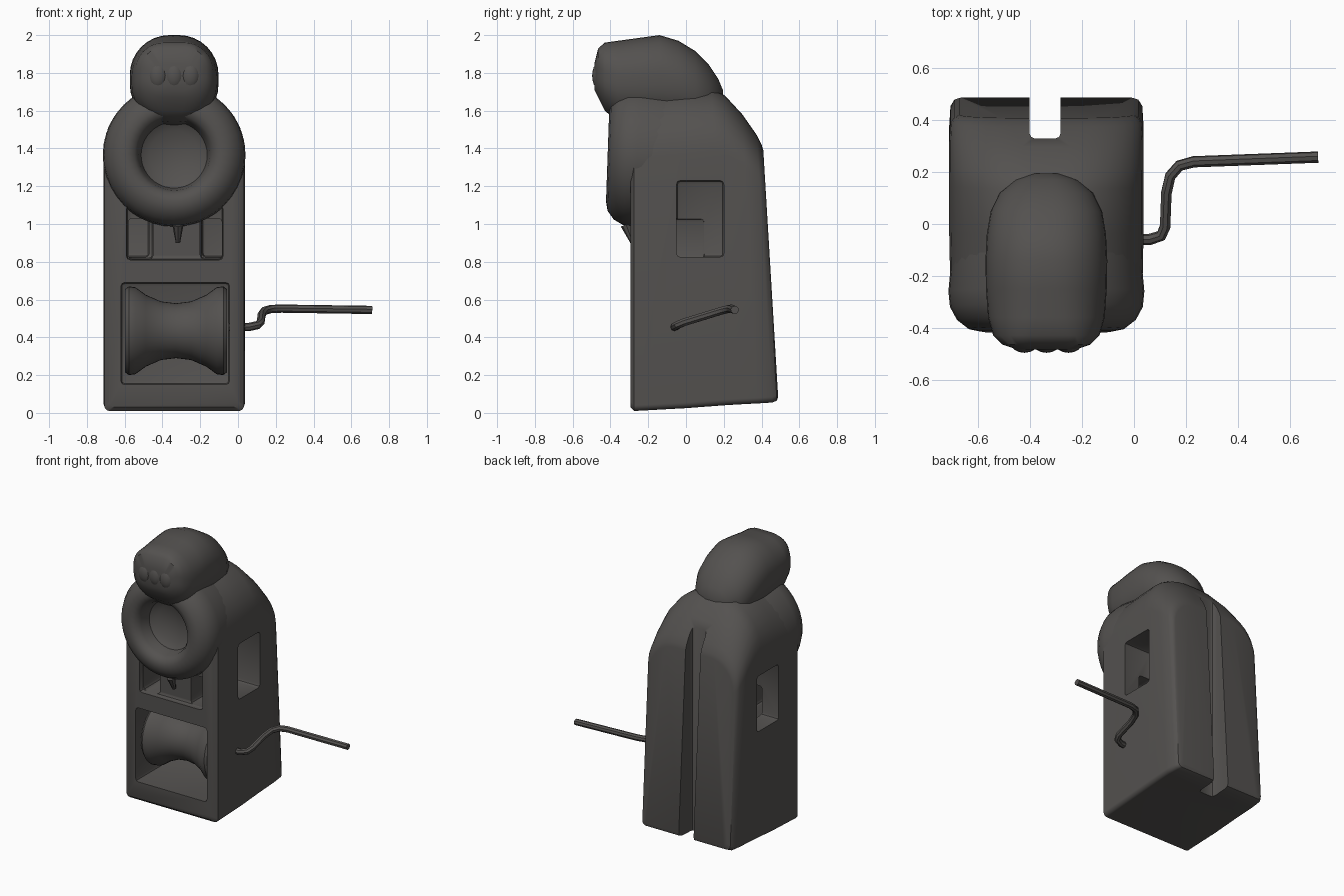
import bpy, bmesh, math
from mathutils import Matrix

cube = bpy.data.objects.get("Cube")
if cube:
    bpy.data.objects.remove(cube, do_unlink=True)

CX = -0.338  # the housing stands off centre to balance the crank
COLOR = (0.088, 0.083, 0.079, 1)

mat = bpy.data.materials.new("dark_grey")
mat.use_nodes = True
mat.diffuse_color = COLOR
bsdf = mat.node_tree.nodes["Principled BSDF"]
bsdf.inputs["Base Color"].default_value = COLOR
bsdf.inputs["Roughness"].default_value = 0.7


def finish(name, bm, angle=40):
    bmesh.ops.recalc_face_normals(bm, faces=bm.faces)
    mesh = bpy.data.meshes.new(name)
    bm.to_mesh(mesh)
    bm.free()
    obj = bpy.data.objects.new(name, mesh)
    bpy.context.collection.objects.link(obj)
    mesh.materials.append(mat)
    smooth(obj, angle)
    return obj


def smooth(obj, angle=40):
    bpy.ops.object.select_all(action='DESELECT')
    obj.select_set(True)
    bpy.context.view_layer.objects.active = obj
    bpy.ops.object.shade_smooth_by_angle(angle=math.radians(angle))


def rounded_section(hw, zb, zt, r_low, r_top, steps=8):
    """Outline in x and z with separate lower and upper corner radii."""
    pts = []
    corners = [(1, zb, r_low, -90), (1, zt, r_top, 0), (-1, zt, r_top, 90), (-1, zb, r_low, 180)]
    for side, z, r, start in corners:
        cz = z + r if z == zb else z - r
        for i in range(steps + 1):
            a = math.radians(start + 90 * i / steps)
            pts.append((side * (hw - r) + r * math.cos(a), cz + r * math.sin(a)))
    return pts


def loft(name, sections, lean=0.0):
    """Skin rounded sections placed along y, leaning the rear forward."""
    bm = bmesh.new()
    rings = []
    for y, hw, zb, zt, rl, rt in sections:
        ring = []
        for x, z in rounded_section(hw, zb, zt, rl, rt):
            shift = lean * z * (y + 0.29) / 0.78
            ring.append(bm.verts.new((CX + x, y - shift, z)))
        rings.append(ring)
    n = len(rings[0])
    for a, b in zip(rings, rings[1:]):
        for i in range(n):
            bm.faces.new((a[i], a[(i + 1) % n], b[(i + 1) % n], b[i]))
    bm.faces.new(rings[0])
    bm.faces.new(rings[-1])
    return finish(name, bm)


def lathe(name, profile, matrix, steps=40):
    """Spin (radius, height) points about z, then place the result."""
    bm = bmesh.new()
    verts = [bm.verts.new((r, 0, h)) for r, h in profile]
    edges = [bm.edges.new(pair) for pair in zip(verts, verts[1:])]
    bmesh.ops.spin(bm, geom=verts + edges, axis=(0, 0, 1), cent=(0, 0, 0),
                   angle=math.tau, steps=steps)
    bmesh.ops.remove_doubles(bm, verts=bm.verts, dist=0.0005)
    bm.transform(matrix)
    return finish(name, bm)


def cut_box(target, x, y, z, bevel=0.02):
    bm = bmesh.new()
    bmesh.ops.create_cube(bm, size=1)
    for v in bm.verts:
        for axis, span in enumerate((x, y, z)):
            v.co[axis] = span[1] if v.co[axis] > 0 else span[0]
    bmesh.ops.bevel(bm, geom=bm.edges[:], offset=bevel, segments=2, affect='EDGES', profile=0.5)
    cut(target, finish("cutter", bm))


def cut(target, cutter):
    mod = target.modifiers.new("cut", 'BOOLEAN')
    mod.operation = 'DIFFERENCE'
    mod.solver = 'EXACT'
    mod.object = cutter
    bpy.ops.object.select_all(action='DESELECT')
    target.select_set(True)
    bpy.context.view_layer.objects.active = target
    bpy.ops.object.modifier_apply(modifier=mod.name)
    bpy.data.objects.remove(cutter, do_unlink=True)


# Housing: arched at the front, squarer at the back
housing = loft("housing", [
    (-0.295, 0.345, 0.03, 1.66, 0.03, 0.34),
    (-0.275, 0.37, 0.01, 1.70, 0.03, 0.36),
    (0.00, 0.375, 0.025, 1.72, 0.03, 0.36),
    (0.20, 0.375, 0.04, 1.72, 0.03, 0.34),
    (0.28, 0.375, 0.045, 1.68, 0.03, 0.31),
    (0.38, 0.375, 0.05, 1.58, 0.03, 0.28),
    (0.46, 0.37, 0.055, 1.47, 0.03, 0.24),
    (0.485, 0.355, 0.065, 1.42, 0.03, 0.22),
    (0.493, 0.335, 0.085, 1.39, 0.03, 0.20),
], lean=0.06)

# Spool bay, shallow panel under the ring, rear groove
cut_box(housing, (-0.62, -0.045), (-0.6, 0.2), (0.15, 0.69))
cut_box(housing, (-0.59, -0.08), (-0.6, -0.255), (0.81, 1.1))
cut_box(housing, (CX - 0.065, CX + 0.055), (0.33, 0.8), (-0.3, 1.9))

# Front slots joining the side windows around a central post
cut_box(housing, (-0.58, -0.45), (-0.6, 0.1), (0.815, 1.03))
cut_box(housing, (-0.20, -0.085), (-0.6, 0.1), (0.815, 1.03))
cut_box(housing, (-0.9, -0.47), (-0.05, 0.2), (0.825, 1.23))
cut_box(housing, (-0.19, 0.3), (-0.05, 0.2), (0.825, 1.23))

# Hollow behind the ring
ring_place = (Matrix.Translation((CX, 0, 1.355)) @ Matrix.Rotation(math.radians(88), 4, 'X'))
cut(housing, lathe("cutter", [(0, 0.15), (0.23, 0.15), (0.23, 0.6), (0, 0.6)], ring_place))
smooth(housing, 35)

# Thick round ring with a dished centre
lathe("front_ring", [(0.365, 0.12), (0.378, 0.26), (0.372, 0.32), (0.345, 0.37),
                     (0.30, 0.405), (0.25, 0.415), (0.21, 0.40), (0.19, 0.365),
                     (0.175, 0.29), (0.13, 0.26), (0, 0.25)], ring_place)

# Head with a blunt front and a rounded back
loft("head", [
    (-0.485, 0.11, 1.71, 1.85, 0.06, 0.06),
    (-0.465, 0.17, 1.67, 1.93, 0.11, 0.10),
    (-0.43, 0.205, 1.60, 1.96, 0.16, 0.15),
    (-0.36, 0.225, 1.54, 1.97, 0.20, 0.19),
    (-0.25, 0.233, 1.52, 1.985, 0.22, 0.20),
    (-0.14, 0.235, 1.52, 2.0, 0.22, 0.21),
    (-0.04, 0.23, 1.52, 1.97, 0.21, 0.21),
    (0.05, 0.215, 1.52, 1.915, 0.18, 0.19),
    (0.12, 0.18, 1.52, 1.845, 0.15, 0.16),
    (0.17, 0.12, 1.54, 1.77, 0.10, 0.10),
    (0.195, 0.05, 1.58, 1.71, 0.045, 0.045),
])

# Small muzzle bumps
for i in (-1, 0, 1):
    bm = bmesh.new()
    bmesh.ops.create_uvsphere(bm, u_segments=16, v_segments=10, radius=1)
    bm.transform(Matrix.Translation((CX + 0.085 * i, -0.455, 1.785))
                 @ Matrix.Diagonal((0.055, 0.042, 0.075, 1)))
    finish("muzzle_bump", bm)

# Little latch under the ring
bm = bmesh.new()
bmesh.ops.create_cone(bm, cap_ends=True, segments=8, radius1=0.012, radius2=0.03, depth=0.1)
bm.transform(Matrix.Translation((CX + 0.02, -0.30, 0.95))
             @ Matrix.Rotation(math.radians(20), 4, 'X'))
finish("latch", bm)

# Waisted spool lying across the bay
lathe("spool", [(0, -0.27), (0.22, -0.27), (0.235, -0.25), (0.23, -0.215), (0.19, -0.16),
                (0.155, -0.08), (0.145, 0), (0.155, 0.08), (0.19, 0.16), (0.23, 0.215),
                (0.235, 0.25), (0.22, 0.27), (0, 0.27)],
      Matrix.Translation((CX + 0.01, -0.045, 0.435)) @ Matrix.Rotation(math.radians(90), 4, 'Y'))

# Bent crank handle
curve = bpy.data.curves.new("crank", 'CURVE')
curve.dimensions = '3D'
curve.bevel_depth = 0.022
curve.bevel_resolution = 2
curve.use_fill_caps = True
path = [(-0.05, -0.06, 0.455), (0.06, -0.06, 0.455), (0.105, -0.045, 0.465),
        (0.12, -0.01, 0.48), (0.125, 0.12, 0.52), (0.14, 0.185, 0.54),
        (0.175, 0.225, 0.55), (0.23, 0.24, 0.552), (0.71, 0.258, 0.545)]
spline = curve.splines.new('POLY')
spline.points.add(len(path) - 1)
for point, co in zip(spline.points, path):
    point.co = (*co, 1)
crank = bpy.data.objects.new("crank", curve)
bpy.context.collection.objects.link(crank)
curve.materials.append(mat)
bpy.ops.object.select_all(action='DESELECT')
crank.select_set(True)
bpy.context.view_layer.objects.active = crank
bpy.ops.object.convert(target='MESH')
smooth(bpy.context.view_layer.objects.active)
